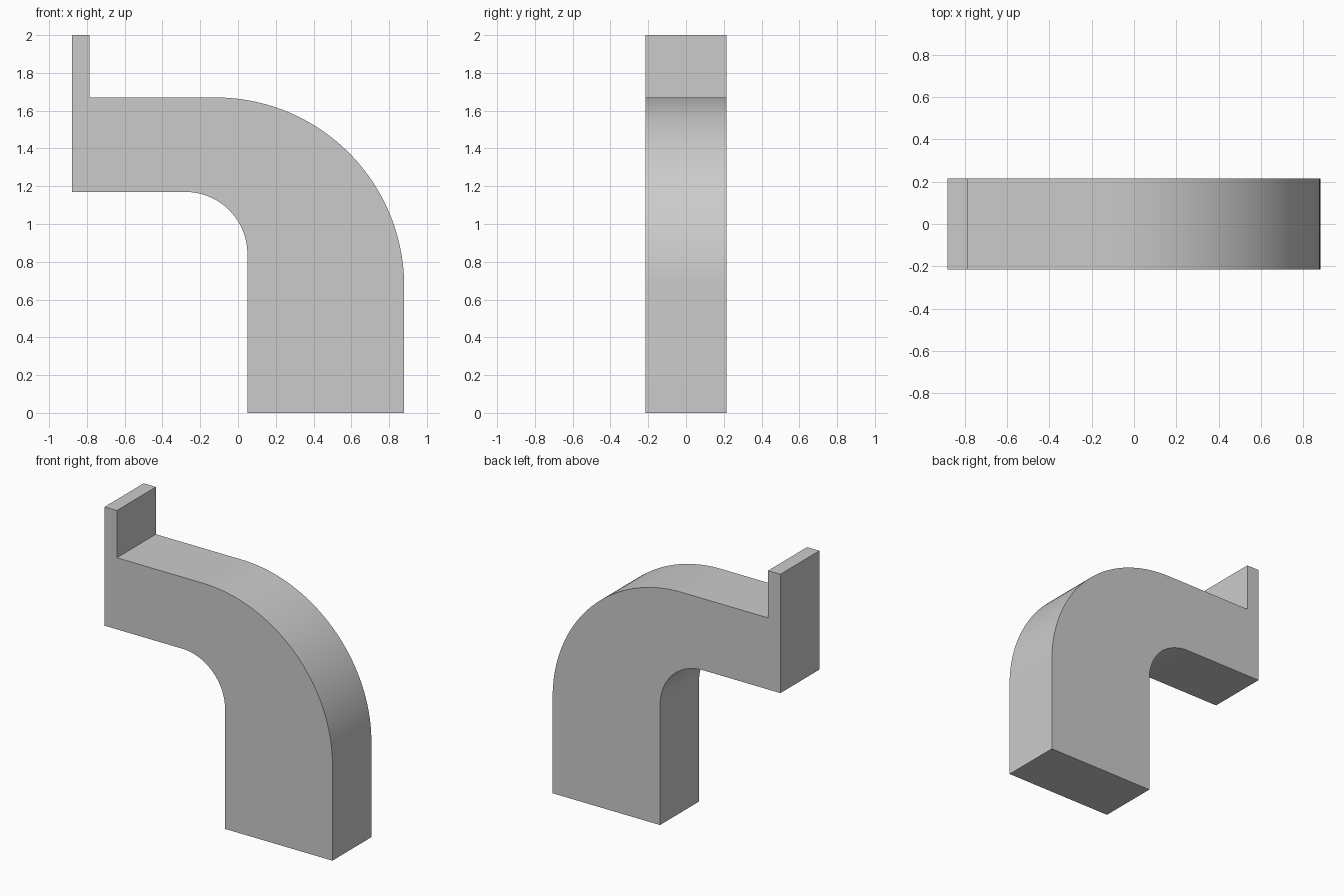
import bpy, bmesh
from math import sin, cos, pi, radians

if "Cube" in bpy.data.objects:
    bpy.data.objects.remove(bpy.data.objects["Cube"], do_unlink=True)

HALF_DEPTH = 0.215

grey = bpy.data.materials.new("light grey")
grey.use_nodes = True
colour = (0.6, 0.6, 0.6, 1)
grey.diffuse_color = colour
grey.node_tree.nodes["Principled BSDF"].inputs["Base Color"].default_value = colour


def quarter_arc(cx, cz, radius, steps):
    """Points from the right-hand side of the circle up to its top."""
    angles = [pi / 2 * i / steps for i in range(steps + 1)]
    return [(cx + radius * cos(a), cz + radius * sin(a)) for a in angles]


# Side profile: post, outer bend, end lip, arm underside, inner bend
outer_bend = quarter_arc(-0.12, 0.67, 1.0, 48)
inner_bend = quarter_arc(-0.28, 0.84, 0.33, 32)
profile = [(0.05, 0), (0.88, 0)] + outer_bend
profile += [(-0.785, 1.67), (-0.785, 2), (-0.88, 2), (-0.88, 1.17)]
profile += inner_bend[::-1]

# Extrude the profile through the depth
bm = bmesh.new()
front = bm.faces.new([bm.verts.new((x, -HALF_DEPTH, z)) for x, z in profile])
result = bmesh.ops.extrude_face_region(bm, geom=[front], use_keep_orig=True)
moved = [v for v in result["geom"] if isinstance(v, bmesh.types.BMVert)]
bmesh.ops.translate(bm, verts=moved, vec=(0, 2 * HALF_DEPTH, 0))
bmesh.ops.recalc_face_normals(bm, faces=bm.faces)

mesh = bpy.data.meshes.new("curved_bracket")
bm.to_mesh(mesh)
bm.free()
mesh.materials.append(grey)
bracket = bpy.data.objects.new("curved_bracket", mesh)
bpy.context.collection.objects.link(bracket)

# Smooth bends, sharp corners
bpy.ops.object.select_all(action="DESELECT")
bracket.select_set(True)
bpy.context.view_layer.objects.active = bracket
bpy.ops.object.shade_smooth_by_angle(angle=radians(30))
